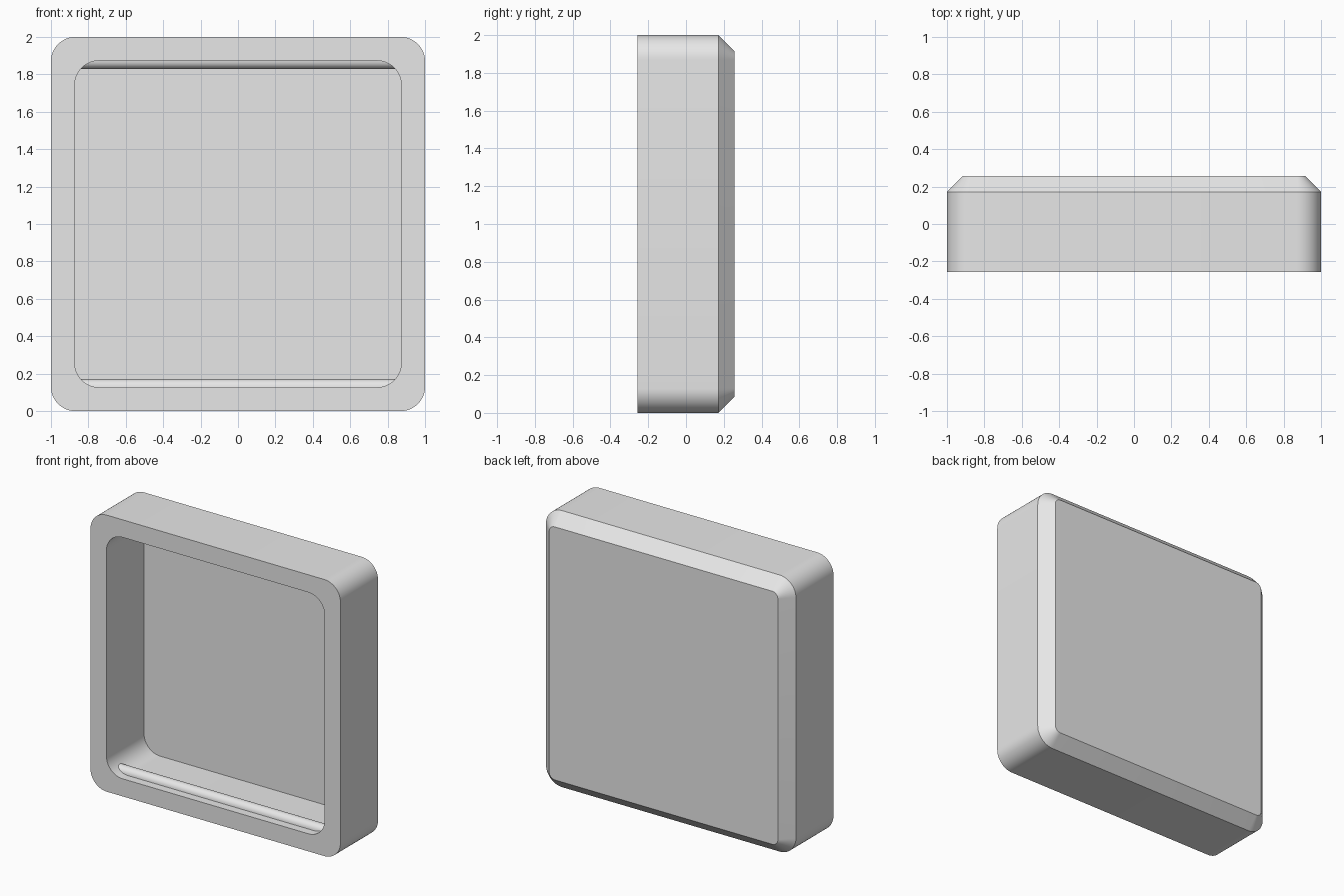
import bpy
import bmesh
from math import cos, sin, pi, radians
from mathutils import Matrix

cube = bpy.data.objects.get("Cube")
if cube:
    bpy.data.objects.remove(cube, do_unlink=True)

HALF = 1.0          # outer half width
DEPTH = 0.257       # half depth
WALL = 0.127        # rim thickness
CHAMFER = 0.085     # back edge chamfer
CORNER = 0.13       # corner radius
RIDGE = 0.043       # snap ridge radius
RIDGE_Y = -0.153
STEPS = 12

grey = bpy.data.materials.new("light grey")
grey.use_nodes = True
grey.diffuse_color = (0.8, 0.8, 0.8, 1)
grey.node_tree.nodes["Principled BSDF"].inputs["Base Color"].default_value = (0.8, 0.8, 0.8, 1)


def finish(bm, name):
    bmesh.ops.recalc_face_normals(bm, faces=bm.faces)
    mesh = bpy.data.meshes.new(name)
    bm.to_mesh(mesh)
    bm.free()
    obj = bpy.data.objects.new(name, mesh)
    bpy.context.collection.objects.link(obj)
    mesh.materials.append(grey)
    bpy.ops.object.select_all(action="DESELECT")
    obj.select_set(True)
    bpy.context.view_layer.objects.active = obj
    bpy.ops.object.shade_smooth_by_angle(angle=radians(30))
    return obj


def rounded_square(bm, half, radius, y):
    """Loop of vertices around a rounded square facing the front."""
    loop = []
    for quarter in range(4):
        middle = pi / 4 + quarter * pi / 2
        cx = (half - radius) * (1 if cos(middle) > 0 else -1)
        cz = (half - radius) * (1 if sin(middle) > 0 else -1)
        for i in range(STEPS + 1):
            a = (quarter + i / STEPS) * pi / 2
            loop.append(bm.verts.new((cx + radius * cos(a), y, HALF + cz + radius * sin(a))))
    return loop


# Tray shell: cavity floor, cavity wall, rim, outer wall, chamfer, back panel
bm = bmesh.new()
floor_y = DEPTH - CHAMFER
sections = [
    (HALF - WALL, CORNER, floor_y),
    (HALF - WALL, CORNER, -DEPTH),
    (HALF, CORNER, -DEPTH),
    (HALF, CORNER, floor_y),
    (HALF - CHAMFER, CORNER - CHAMFER, DEPTH),
]
loops = [rounded_square(bm, *s) for s in sections]
for a, b in zip(loops, loops[1:]):
    for i in range(len(a)):
        j = (i + 1) % len(a)
        bm.faces.new((a[i], a[j], b[j], b[i]))
bm.faces.new(loops[0])
bm.faces.new(loops[-1])
finish(bm, "tray_shell")

# Half-round snap ridges on the cavity's lower and upper walls
for name, side in (("lower_ridge", -1), ("upper_ridge", 1)):
    bm = bmesh.new()
    reach = HALF - WALL - 0.01
    profile = [bm.verts.new((-reach, RIDGE_Y + RIDGE * cos(pi * i / STEPS),
                             HALF + side * (HALF - WALL - RIDGE * sin(pi * i / STEPS))))
               for i in range(STEPS + 1)]
    face = bm.faces.new(profile)
    result = bmesh.ops.extrude_face_region(bm, geom=[face], use_keep_orig=True)
    moved = [v for v in result["geom"] if isinstance(v, bmesh.types.BMVert)]
    bmesh.ops.transform(bm, matrix=Matrix.Translation((2 * reach, 0, 0)), verts=moved)
    finish(bm, name)
